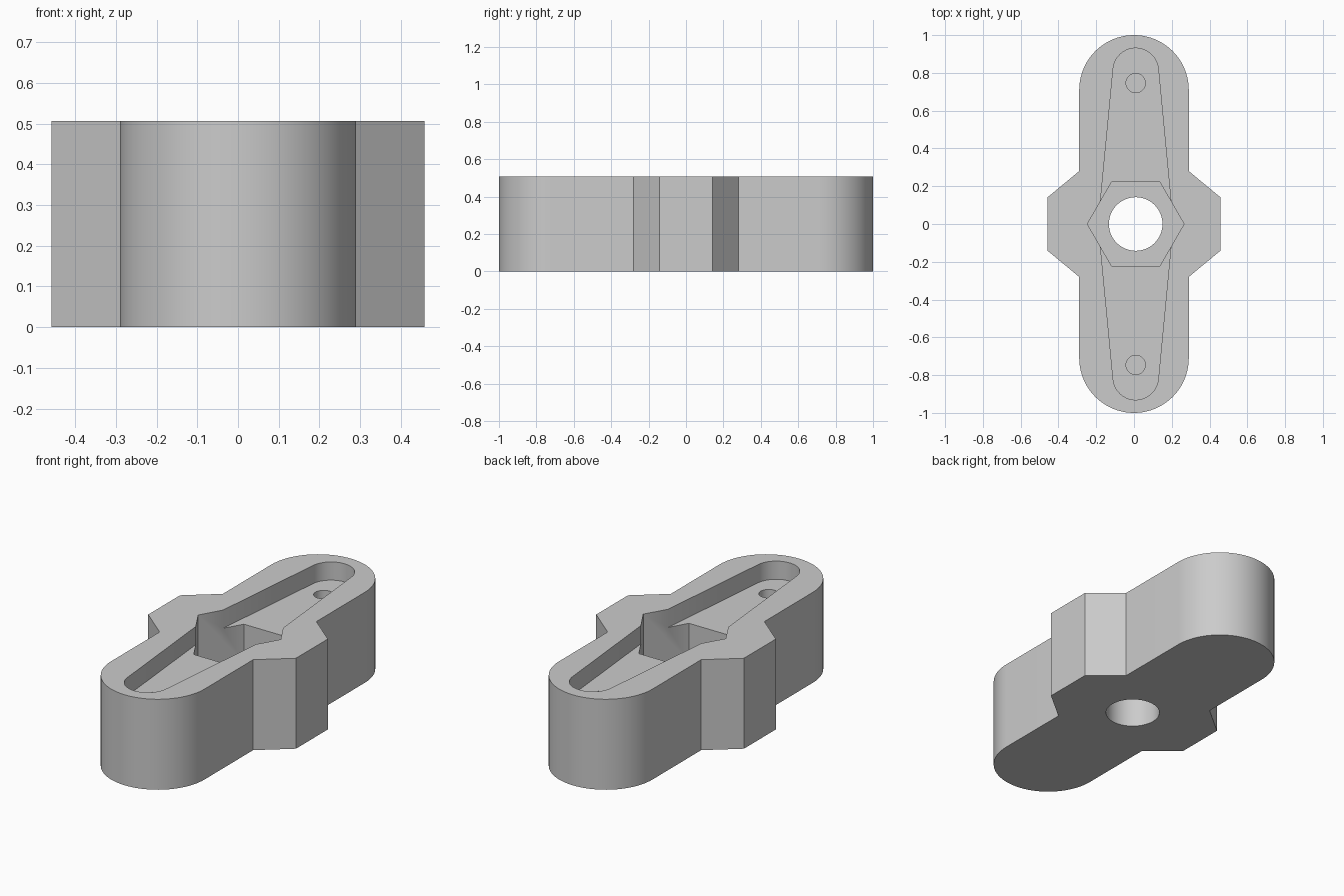
import bpy, bmesh
from math import cos, sin, pi, radians

cube = bpy.data.objects.get("Cube")
if cube:
    bpy.data.objects.remove(cube, do_unlink=True)

HEIGHT = 0.507
SLOT_FLOOR = 0.405
HEX_FLOOR = 0.19
PIN_FLOOR = 0.2
ABOVE = 0.6
CUT_X = 0.009  # the recesses sit slightly off the centre line

grey = bpy.data.materials.new("plain_grey")
grey.use_nodes = True
colour = (0.6, 0.6, 0.6, 1)
grey.diffuse_color = colour
grey.node_tree.nodes["Principled BSDF"].inputs["Base Color"].default_value = colour


def arc(cx, cy, r, start, end, steps):
    """Points on an arc, angles in degrees, both ends included."""
    angles = [radians(start + (end - start) * i / steps) for i in range(steps + 1)]
    return [(cx + r * cos(a), cy + r * sin(a)) for a in angles]


def circle(cx, cy, r, sides):
    return arc(cx, cy, r, 0, 360, sides)[:-1]


def half_turn(points):
    """Complete an outline by repeating it rotated 180 degrees."""
    return points + [(-x, -y) for x, y in points]


def prism(name, outline, z0, z1):
    bm = bmesh.new()
    face = bm.faces.new([bm.verts.new((x, y, z0)) for x, y in outline])
    top = bmesh.ops.extrude_face_region(bm, geom=[face])["geom"]
    bmesh.ops.translate(bm, vec=(0, 0, z1 - z0),
                        verts=[v for v in top if isinstance(v, bmesh.types.BMVert)])
    bmesh.ops.recalc_face_normals(bm, faces=bm.faces)
    mesh = bpy.data.meshes.new(name)
    bm.to_mesh(mesh)
    bm.free()
    mesh.materials.append(grey)
    obj = bpy.data.objects.new(name, mesh)
    bpy.context.collection.objects.link(obj)
    return obj


# Body: two rounded arms with a chamfered wing on each side
outline = half_turn([(0.458, -0.141), (0.458, 0.141), (0.29, 0.28)]
                    + arc(0, 0.71, 0.29, 0, 180, 40) + [(-0.29, 0.28)])
body = prism("knob_body", outline, 0, HEIGHT)

# Recesses: tapered slot, hexagonal pocket, centre bore and two pin holes
slot = half_turn([(0.198, 0)] + arc(0, 0.811, 0.12, 5.5, 174.5, 28))
slot = [(x + CUT_X, y) for x, y in slot]
cutters = [
    prism("slot_cutter", slot, SLOT_FLOOR, ABOVE),
    prism("hex_cutter", circle(CUT_X, 0, 0.256, 6), HEX_FLOOR, ABOVE + 0.02),
    prism("bore_cutter", circle(CUT_X, 0, 0.142, 48), -0.1, ABOVE + 0.04),
]
for side in (-1, 1):
    cutters.append(prism("pin_cutter", circle(CUT_X, side * 0.746, 0.051, 32),
                         PIN_FLOOR, ABOVE + 0.06))

bpy.ops.object.select_all(action="DESELECT")
bpy.context.view_layer.objects.active = body
body.select_set(True)
for cutter in cutters:
    cut = body.modifiers.new(cutter.name, "BOOLEAN")
    cut.operation = "DIFFERENCE"
    cut.solver = "EXACT"
    cut.object = cutter
    bpy.ops.object.modifier_apply(modifier=cut.name)
    bpy.data.objects.remove(cutter, do_unlink=True)

bpy.ops.object.shade_smooth_by_angle(angle=radians(25))
